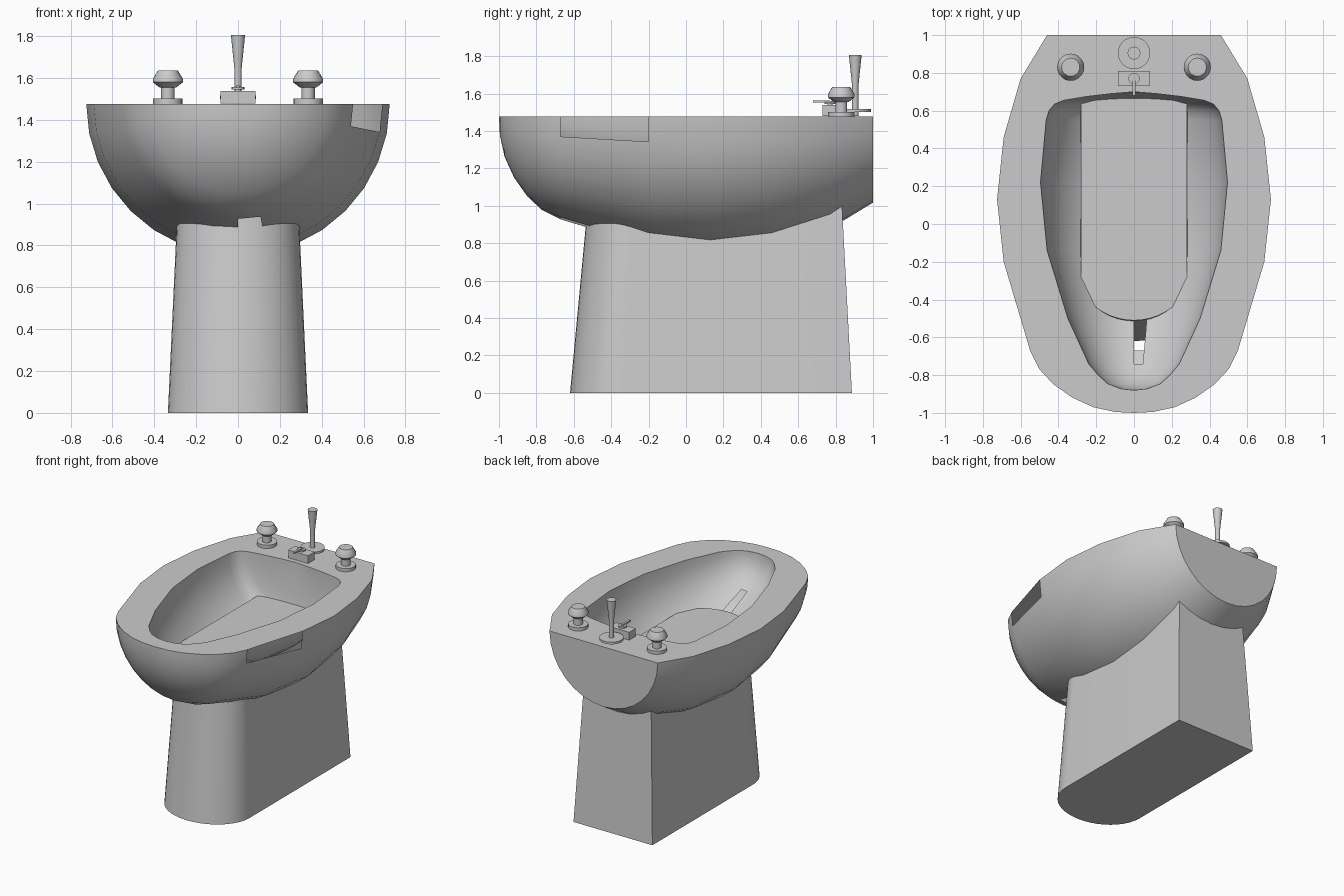
import bpy, bmesh, math

cube = bpy.data.objects.get("Cube")
if cube:
    bpy.data.objects.remove(cube, do_unlink=True)

RIM = 1.477   # rim height
SEG = 16      # facets round each half shell

mat = bpy.data.materials.new("light grey ceramic")
mat.use_nodes = True
GREY = (0.6, 0.6, 0.6, 1)
mat.diffuse_color = GREY
mat.node_tree.nodes["Principled BSDF"].inputs["Base Color"].default_value = GREY


def finish(bm, name, angle=35):
    """Turn a bmesh into a shaded object."""
    mesh = bpy.data.meshes.new(name)
    bm.to_mesh(mesh)
    bm.free()
    mesh.materials.append(mat)
    ob = bpy.data.objects.new(name, mesh)
    bpy.context.collection.objects.link(ob)
    bpy.ops.object.select_all(action='DESELECT')
    bpy.context.view_layer.objects.active = ob
    ob.select_set(True)
    bpy.ops.object.shade_smooth_by_angle(angle=math.radians(angle))
    return ob


def half_shell(name, profile, outward, openings):
    """Revolve (y, radius) points half a turn below the rim, leaving openings."""
    bm = bmesh.new()
    rows = [[bm.verts.new((r * math.cos(math.pi * j / SEG), y,
                           RIM - r * math.sin(math.pi * j / SEG)))
             for j in range(SEG + 1)] for y, r in profile]
    for i in range(len(rows) - 1):
        for j in range(SEG):
            if (i, j) in openings:
                continue
            quad = [rows[i][j], rows[i + 1][j], rows[i + 1][j + 1], rows[i][j + 1]]
            bm.faces.new(quad[::-1] if outward else quad)
    if outward:  # flat back wall
        bm.faces.new(rows[-1][::-1])
    bmesh.ops.remove_doubles(bm, verts=bm.verts, dist=1e-4)
    bmesh.ops.dissolve_degenerate(bm, dist=1e-5, edges=bm.edges)
    return finish(bm, name, 50)


def lathe(name, x, y, profile, seg=20):
    """Turn a (radius, z) profile into a closed round part."""
    bm = bmesh.new()
    rings = [[bm.verts.new((x + r * math.cos(2 * math.pi * k / seg),
                            y + r * math.sin(2 * math.pi * k / seg), z))
              for k in range(seg)] for r, z in profile]
    for a, b in zip(rings, rings[1:]):
        for k in range(seg):
            n = (k + 1) % seg
            bm.faces.new((a[k], a[n], b[n], b[k]))
    bm.faces.new(rings[0][::-1])
    bm.faces.new(rings[-1])
    return finish(bm, name)


def box(name, center, size):
    bm = bmesh.new()
    bmesh.ops.create_cube(bm, size=1)
    for v in bm.verts:
        v.co = [c + s * p for c, s, p in zip(center, size, v.co)]
    return finish(bm, name)


# Bowl: outer and inner half-revolved shells, front to back
outer = [(-1, 0), (-0.995, 0.10), (-0.97, 0.215), (-0.92, 0.325), (-0.85, 0.425),
         (-0.77, 0.50), (-0.67, 0.55), (-0.2, 0.69), (0.13, 0.725),
         (0.46, 0.69), (0.77, 0.60), (1, 0.46)]
inner = [(-0.88, 0), (-0.872, 0.07), (-0.845, 0.14), (-0.80, 0.19), (-0.74, 0.24),
         (-0.5, 0.35), (-0.14, 0.46), (0.22, 0.495), (0.55, 0.465),
         (0.60, 0.45), (0.635, 0.42), (0.655, 0.37), (0.675, 0.25), (0.69, 0.12), (0.70, 0)]
half_shell("bowl_outside", outer, True, {(6, 0), (6, 7)})
half_shell("basin", inner, False, {(4, 7)})

# Flat rim between the two outlines
bm = bmesh.new()
edges = []
for prof in (outer, inner):
    pts = [(r, y) for y, r in prof] + [(-r, y) for y, r in reversed(prof) if r > 0]
    if prof[0][1] == 0:
        pts = pts[:1] + pts[1:]
    ring = [bm.verts.new((x, y, RIM)) for x, y in pts]
    edges += [bm.edges.new((ring[k], ring[(k + 1) % len(ring)])) for k in range(len(ring))]
bmesh.ops.triangle_fill(bm, use_beauty=True, use_dissolve=False, edges=edges, normal=(0, 0, 1))
for f in bm.faces:
    f.normal_update()
    if f.normal.z < 0:
        f.normal_flip()
finish(bm, "rim")

# Tapered pedestal with a rounded front; its top is the basin floor
bm = bmesh.new()
loops = []
for z, w, front, start, back in ((0, 0.335, -0.62, -0.34, 0.887), (1.17, 0.28, -0.51, -0.28, 0.825)):
    pts = [(w, back), (-w, back)]
    pts += [(-w * math.cos(math.pi * k / 20), start + (front - start) * math.sin(math.pi * k / 20))
            for k in range(21)]
    loops.append([bm.verts.new((x, y, z)) for x, y in pts])
low, high = loops
n = len(low)
for k in range(n):
    m = (k + 1) % n
    bm.faces.new((low[k], low[m], high[m], high[k]))
bm.faces.new(low[::-1])
bm.faces.new(high)
bmesh.ops.recalc_face_normals(bm, faces=bm.faces)
finish(bm, "pedestal")

# Pair of tap handles
for side, x in (("left", 0.335), ("right", -0.335)):
    lathe(side + "_tap_base", x, 0.83, [(0.07, RIM), (0.07, 1.502)])
    lathe(side + "_tap_stem", x, 0.83, [(0.032, 1.50), (0.032, 1.565)])
    lathe(side + "_tap_handle", x, 0.83,
          [(0.04, 1.555), (0.072, 1.58), (0.072, 1.595), (0.048, 1.635)])

# Flared pull rod on its disc
lathe("pull_rod_disc", 0, 0.905, [(0.085, 1.50), (0.085, 1.517)], 28)
lathe("pull_rod", 0, 0.905, [(0.017, 1.48), (0.017, 1.64), (0.022, 1.69), (0.034, 1.805)])

# Spout block with its small knob and lever
box("spout_block", (0, 0.77, 1.509), (0.168, 0.08, 0.06))
lathe("spout_knob_stem", 0, 0.77, [(0.014, 1.535), (0.014, 1.56)], 12)
lathe("spout_knob", 0, 0.77, [(0.03, 1.545), (0.03, 1.556)], 16)
box("spout_lever", (0, 0.725, 1.558), (0.016, 0.09, 0.012))
